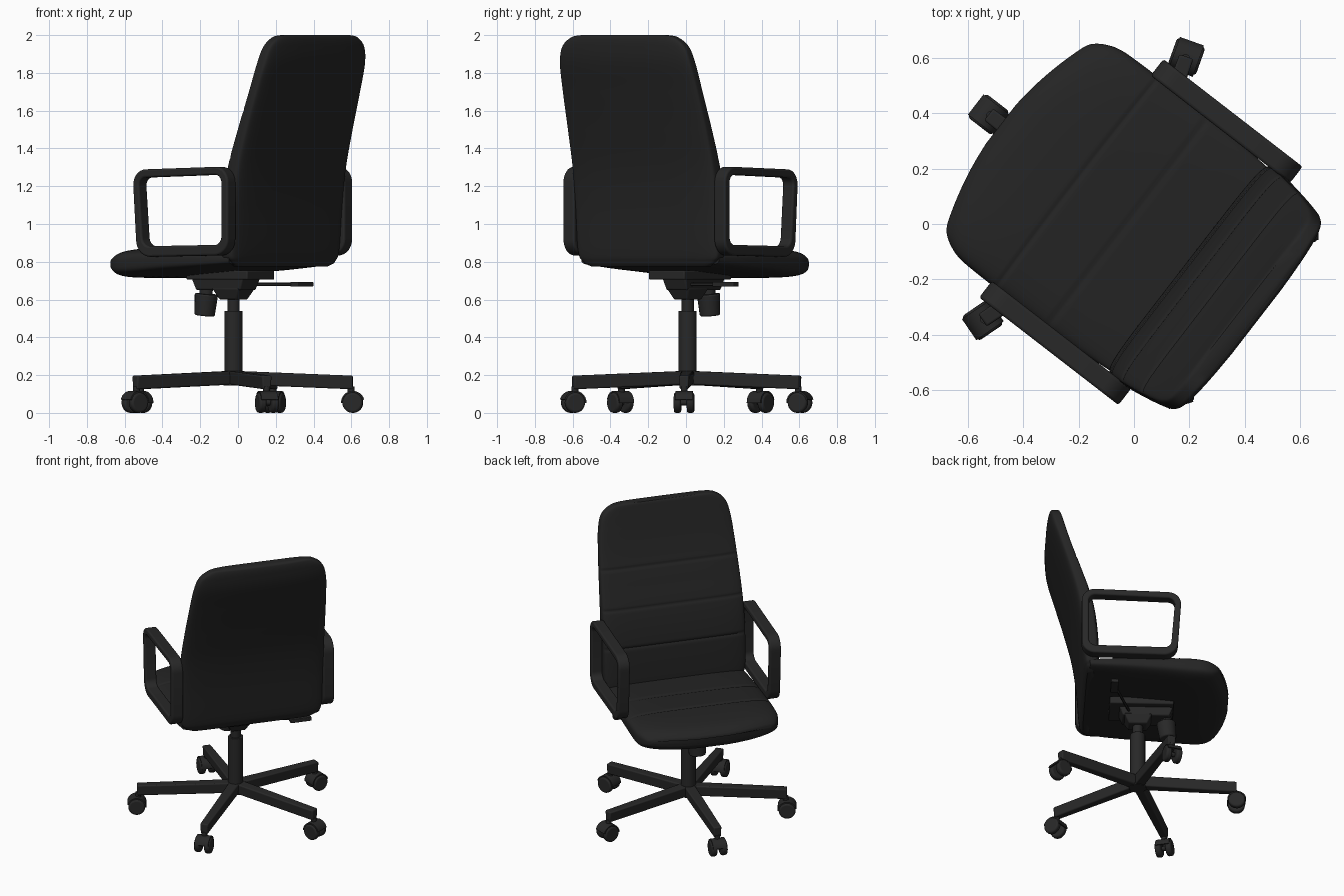
import bpy, bmesh, math
from mathutils import Vector, Matrix

if "Cube" in bpy.data.objects:
    bpy.data.objects.remove(bpy.data.objects["Cube"])

# Chair is built facing local +x (y across), then turned to its final heading
WORLD = Matrix.Translation((-0.005, -0.006, 0)) @ Matrix.Rotation(math.radians(142.3), 4, 'Z')
CX = 0.024  # column position


def material(name, v):
    m = bpy.data.materials.new(name)
    m.diffuse_color = (v, v, v, 1)
    m.use_nodes = True
    m.node_tree.nodes["Principled BSDF"].inputs["Base Color"].default_value = m.diffuse_color
    return m


LEATHER = material("black leather", 0.018)
PLASTIC = material("black plastic", 0.021)


def finish(name, bm, mat, bevel=0, angle=35):
    bmesh.ops.recalc_face_normals(bm, faces=bm.faces)
    me = bpy.data.meshes.new(name)
    bm.to_mesh(me)
    bm.free()
    me.materials.append(mat)
    me.shade_smooth()
    me.set_sharp_from_angle(angle=math.radians(angle))
    ob = bpy.data.objects.new(name, me)
    bpy.context.collection.objects.link(ob)
    ob.matrix_world = WORLD
    if bevel:
        b = ob.modifiers.new("bevel", 'BEVEL')
        b.width, b.segments, b.limit_method = bevel, 3, 'ANGLE'
    return ob


def rod(bm, a, b, r1, r2=None, n=24):
    a, b = Vector(a), Vector(b)
    m = Matrix.Translation((a + b) / 2) @ (b - a).to_track_quat('Z', 'Y').to_matrix().to_4x4()
    bmesh.ops.create_cone(bm, cap_ends=True, segments=n, radius1=r1,
                          radius2=r1 if r2 is None else r2, depth=(b - a).length, matrix=m)


def box(bm, lo, hi, taper=1.0):
    """Box whose lower face is scaled by taper."""
    lo, hi = Vector(lo), Vector(hi)
    c, d = (lo + hi) / 2, hi - lo
    for v in bmesh.ops.create_cube(bm, size=1)['verts']:
        k = taper if v.co.z < 0 else 1
        v.co = c + Vector((v.co.x * d.x * k, v.co.y * d.y * k, v.co.z * d.z))


def smooth_rows(rows, sub):
    """Catmull-Rom interpolation of a table of stations."""
    out = []
    for i in range(len(rows) - 1):
        p0, p1, p2, p3 = (rows[min(max(i + k, 0), len(rows) - 1)] for k in (-1, 0, 1, 2))
        for j in range(sub):
            t = j / sub
            out.append([0.5 * (2 * b + (c - a) * t + (2 * a - 5 * b + 4 * c - d) * t * t
                               + (3 * b - a - 3 * c + d) * t ** 3)
                        for a, b, c, d in zip(p0, p1, p2, p3)])
    return out + [list(rows[-1])]


def cushion(name, rows, power, seams, place, n=64):
    """Loft superellipse rings; rows = (station, half width, low, high, bow)."""
    bm = bmesh.new()
    rings = []
    for s, hw, lo, hi, bow in smooth_rows(rows, 24):
        dent = sum(0.006 * math.exp(-((s - q) / 0.008) ** 2) for q in seams)
        ring = []
        for i in range(n):
            a = 2 * math.pi * (i + 0.5) / n
            c, d = math.cos(a), math.sin(a)
            w = hw * math.copysign(abs(c) ** (2 / power), c)
            h = (lo + hi) / 2 + (hi - lo) / 2 * math.copysign(abs(d) ** (2 / power), d)
            if d > 0:
                h -= dent * min(1, d * 2)
            ring.append(bm.verts.new(place(s, w, h, bow, w / hw, d)))
        rings.append(ring)
    for r, q in zip(rings, rings[1:]):
        for i in range(n):
            bm.faces.new((r[i], r[(i + 1) % n], q[(i + 1) % n], q[i]))
    bm.faces.new(rings[0])
    bm.faces.new(rings[-1])
    return finish(name, bm, LEATHER, angle=50)


# Seat with a bowed front edge
cushion("seat", [
    (-0.30, 0.46, 0.775, 0.850, 0), (-0.10, 0.475, 0.755, 0.862, 0), (0.15, 0.48, 0.735, 0.872, 0),
    (0.35, 0.48, 0.718, 0.875, 0.08), (0.49, 0.475, 0.715, 0.866, 0.30), (0.56, 0.457, 0.724, 0.850, 0.40),
    (0.595, 0.43, 0.752, 0.825, 0.43), (0.603, 0.40, 0.775, 0.805, 0.43)],
    4, (0.02, 0.26), lambda s, w, h, bow, f, d: (s - bow * w * w, w, h))

# Backrest, leaning back, crowned on its rear face
cushion("backrest", [
    (0.775, 0.39, -0.315, -0.27, 0), (0.80, 0.44, -0.33, -0.25, 0), (0.86, 0.47, -0.343, -0.235, 0),
    (1.10, 0.475, -0.36, -0.247, 0.005), (1.30, 0.472, -0.387, -0.28, 0.01), (1.50, 0.464, -0.435, -0.343, 0.015),
    (1.70, 0.452, -0.492, -0.41, 0.018), (1.85, 0.437, -0.537, -0.452, 0.018), (1.94, 0.408, -0.552, -0.475, 0.015),
    (1.988, 0.345, -0.554, -0.487, 0.01), (2.0, 0.28, -0.549, -0.495, 0)],
    6, (1.1, 1.35, 1.6),
    lambda s, w, h, bow, f, d: (h - (bow * (1 - f * f) if d < 0 else 0), w, s))


def rounded(pts, r, n=8):
    """Round the corners of a polygon in the x-z plane."""
    out = []
    for i, p in enumerate(pts):
        p = Vector(p)
        a = p + (Vector(pts[i - 1]) - p).normalized() * r
        b = p + (Vector(pts[(i + 1) % len(pts)]) - p).normalized() * r
        for k in range(n + 1):
            t = k / n
            # weighted quadratic, close to a circular arc
            w = 2 * t * (1 - t) * 0.707
            s = (1 - t) ** 2 + w + t * t
            out.append((a * (1 - t) ** 2 + p * w + b * t * t) / s)
    return out


# Armrest loops
outer = rounded([(0.285, 1.287), (-0.355, 1.305), (-0.355, 0.835), (0.255, 0.825)], 0.085)
inner = rounded([(0.243, 1.245), (-0.31, 1.262), (-0.31, 0.89), (0.215, 0.882)], 0.045)
for side, label in ((1, "right"), (-1, "left")):
    bm = bmesh.new()
    loops = [[bm.verts.new((p.x, side * y, p.y)) for p in path]
             for path, y in ((outer, 0.468), (outer, 0.543), (inner, 0.543), (inner, 0.468))]
    n = len(outer)
    for k in range(4):
        a, b = loops[k], loops[(k + 1) % 4]
        for i in range(n):
            bm.faces.new((a[i], a[(i + 1) % n], b[(i + 1) % n], b[i]))
    finish(label + "_armrest", bm, PLASTIC, 0.01)

# Tilt mechanism under the seat
bm = bmesh.new()
box(bm, (-0.16, -0.12, 0.705), (0.25, 0.12, 0.755))
box(bm, (-0.10, -0.08, 0.65), (0.25, 0.08, 0.72), 0.85)
box(bm, (CX - 0.09, -0.075, 0.60), (CX + 0.09, 0.075, 0.66), 0.65)
finish("tilt_mechanism", bm, PLASTIC, 0.008)

# Tension knob
bm = bmesh.new()
rod(bm, (0.205, 0, 0.67), (0.208, 0, 0.62), 0.035)
rod(bm, (0.205, 0, 0.63), (0.218, 0, 0.515), 0.062, 0.054, 20)
finish("tension_knob", bm, PLASTIC, 0.008)

# Height lever
bm = bmesh.new()
rod(bm, (-0.03, -0.05, 0.68), (-0.13, -0.36, 0.68), 0.009, n=12)
box(bm, (-0.165, -0.45, 0.668), (-0.115, -0.31, 0.694))
finish("height_lever", bm, PLASTIC, 0.006)

# Column and gas lift
bm = bmesh.new()
rod(bm, (CX, 0, 0.15), (CX, 0, 0.54), 0.048, n=32)
rod(bm, (CX, 0, 0.53), (CX, 0, 0.62), 0.033, n=32)
rod(bm, (CX, 0, 0.145), (CX, 0, 0.22), 0.055, n=32)
finish("column", bm, PLASTIC, 0.004)

# Five star legs with twin-wheel casters
for k in range(5):
    turn = Matrix.Translation((CX, 0, 0)) @ Matrix.Rotation(k * math.tau / 5, 4, 'Z')
    bm = bmesh.new()
    for v in bmesh.ops.create_cube(bm, size=1)['verts']:
        far, top = v.co.x > 0, v.co.z > 0
        half = (0.027 if far else 0.036) * (1 if top else 0.85)
        v.co = (0.632 if far else 0.02, math.copysign(half, v.co.y),
                (0.197 if far else 0.222) if top else (0.125 if far else 0.15))
    bm.transform(turn)
    finish(f"base_leg_{k + 1}", bm, PLASTIC, 0.008)

    bm = bmesh.new()
    for s in (-1, 1):
        rod(bm, (0.632, s * 0.015, 0.054), (0.632, s * 0.054, 0.054), 0.054, n=28)
    bm.transform(turn)
    finish(f"caster_wheels_{k + 1}", bm, PLASTIC, 0.012)

    # hood shell, axle and stem
    bm = bmesh.new()
    rod(bm, (0.632, -0.04, 0.055), (0.632, 0.04, 0.055), 0.015, n=12)
    rod(bm, (0.622, 0, 0.09), (0.622, 0, 0.14), 0.018, n=16)
    prev = None
    for i in range(17):
        a = math.radians(15 + 167 * i / 16)
        row = [bm.verts.new((0.632 + r * math.cos(a), y, 0.055 + r * math.sin(a)))
               for r, y in ((0.053, -0.046), (0.061, -0.046), (0.061, 0.046), (0.053, 0.046))]
        if prev:
            for j in range(4):
                bm.faces.new((prev[j], prev[(j + 1) % 4], row[(j + 1) % 4], row[j]))
        if i in (0, 16):
            bm.faces.new(row)
        prev = row
    bm.transform(turn)
    finish(f"caster_hood_{k + 1}", bm, PLASTIC)
